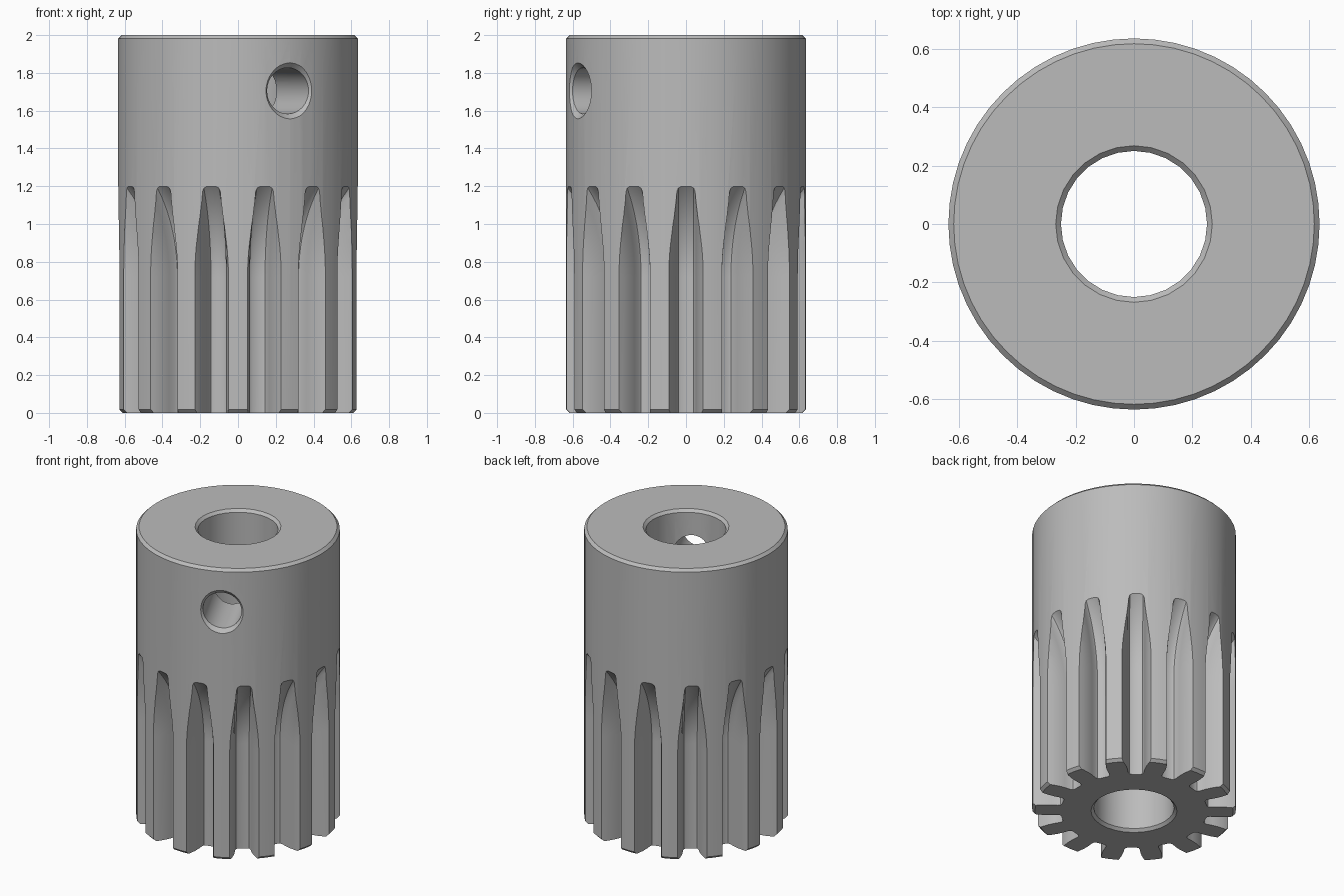
import bpy
from math import sin, cos, tau, sqrt, radians, pi
from mathutils import Matrix, Vector

cube = bpy.data.objects.get("Cube")
if cube:
    bpy.data.objects.remove(cube, do_unlink=True)

TEETH = 14
R_OUT, R_ROOT, R_BORE = 0.635, 0.457, 0.25
HEIGHT, BEVEL = 2.0, 0.018
RUN_START, RUN_END = 0.72, 1.2

steel = bpy.data.materials.new("grey_steel")
steel.use_nodes = True
grey = (0.5, 0.5, 0.5, 1)
steel.diffuse_color = grey
steel.node_tree.nodes["Principled BSDF"].inputs["Base Color"].default_value = grey


def make_object(name, verts, faces):
    mesh = bpy.data.meshes.new(name)
    mesh.from_pydata(verts, [], faces)
    mesh.materials.append(steel)
    obj = bpy.data.objects.new(name, mesh)
    bpy.context.collection.objects.link(obj)
    return obj


def lathe(name, profile, steps):
    """Solid of revolution around z from (radius, z) pairs, lowest first."""
    verts = [(r * cos(tau * i / steps), r * sin(tau * i / steps), z)
             for r, z in profile for i in range(steps)]
    faces = [(k * steps + i, k * steps + (i + 1) % steps,
              (k + 1) * steps + (i + 1) % steps, (k + 1) * steps + i)
             for k in range(len(profile) - 1) for i in range(steps)]
    last = (len(profile) - 1) * steps
    faces += [tuple(reversed(range(steps))), tuple(range(last, last + steps))]
    return make_object(name, verts, faces)


def cut(target, cutter):
    cutter.hide_render = True
    mod = target.modifiers.new("cut", 'BOOLEAN')
    mod.operation, mod.solver, mod.object = 'DIFFERENCE', 'EXACT', cutter
    bpy.context.view_layer.objects.active = target
    bpy.ops.object.modifier_apply(modifier=mod.name)
    bpy.data.objects.remove(cutter, do_unlink=True)


# Cylindrical body with bevelled rims
gear = lathe("pinion_gear", [(R_OUT - BEVEL, 0), (R_OUT, BEVEL),
                             (R_OUT, HEIGHT - BEVEL), (R_OUT - BEVEL, HEIGHT)], 56)

# Central bore, flared at both ends
flare = R_BORE + 2 * BEVEL
cut(gear, lathe("bore_cutter", [(flare, -BEVEL), (R_BORE, BEVEL),
                                (R_BORE, HEIGHT - BEVEL), (flare, HEIGHT + BEVEL)], 28))

# Tooth gaps: one section (half width, height over the floor) swept up an arc
half = [(0.028, 0), (0.041, 0.006), (0.048, 0.02), (0.053, 0.06),
        (0.062, 0.1), (0.076, 0.14), (0.095, 0.178), (0.12, 0.22)]
section = [(-w, h) for w, h in reversed(half)] + half
depth, run = R_OUT - R_ROOT, RUN_END - RUN_START
arc = (run ** 2 + depth ** 2) / (2 * depth)
levels = [(-0.1, R_ROOT)]
for k in range(14):
    dz = run * 1.04 * k / 13
    levels.append((RUN_START + dz, R_ROOT + arc - sqrt(arc ** 2 - dz ** 2)))

verts, faces, n = [], [], len(section)
for t in range(TEETH):
    turn, base = Matrix.Rotation(tau * t / TEETH, 3, 'Z'), len(verts)
    for z, floor in levels:
        verts += [turn @ Vector((floor + h, w, z)) for w, h in section]
    for k in range(len(levels) - 1):
        a, b = base + k * n, base + (k + 1) * n
        faces += [(a + i, a + (i + 1) % n, b + (i + 1) % n, b + i) for i in range(n)]
    faces += [tuple(range(base, base + n))[::-1], tuple(range(len(verts) - n, len(verts)))]
gaps = make_object("tooth_gap_cutter", verts, faces)
bpy.context.view_layer.objects.active = gaps
bpy.ops.object.mode_set(mode='EDIT')
bpy.ops.mesh.select_all(action='SELECT')
bpy.ops.mesh.normals_make_consistent(inside=False)
bpy.ops.object.mode_set(mode='OBJECT')
cut(gear, gaps)

# Countersunk set screw hole, radial through the front wall
screw = lathe("screw_hole_cutter", [(0.122, 0.1), (0.122, 0.608), (0.19, 0.676)], 32)
screw.data.transform(Matrix.Translation((0, 0, 1.705))
                     @ Matrix.Rotation(radians(-64.3), 4, 'Z')
                     @ Matrix.Rotation(pi / 2, 4, 'Y'))
cut(gear, screw)

# Smooth walls, crisp edges
bpy.ops.object.select_all(action='DESELECT')
gear.select_set(True)
bpy.context.view_layer.objects.active = gear
bpy.ops.object.shade_smooth_by_angle(angle=radians(28))
